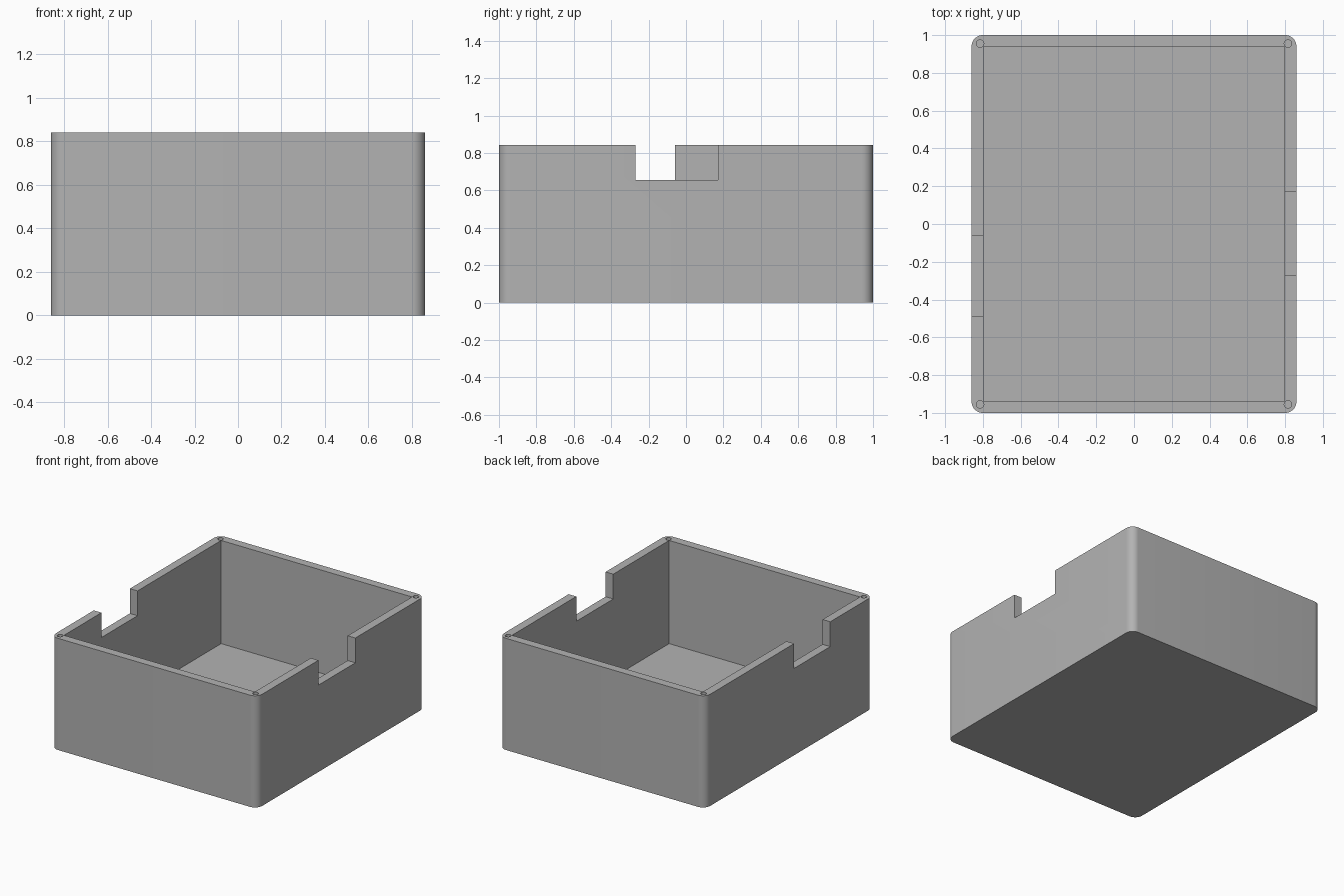
import bpy
import bmesh
from mathutils import Matrix, Vector

cube = bpy.data.objects.get("Cube")
if cube:
    bpy.data.objects.remove(cube, do_unlink=True)

HALF_X, HALF_Y, HEIGHT = 0.86, 1.0, 0.842
WALL, CORNER, SILL = 0.064, 0.06, 0.655
HOLE_R, HOLE_DEPTH, HOLE_INSET = 0.02, 0.25, 0.045

grey = bpy.data.materials.new("plain grey")
grey.use_nodes = True
colour = (0.45, 0.45, 0.45, 1)
grey.diffuse_color = colour
grey.node_tree.nodes["Principled BSDF"].inputs["Base Color"].default_value = colour


def make_object(name, bm):
    mesh = bpy.data.meshes.new(name)
    bm.to_mesh(mesh)
    bm.free()
    mesh.materials.append(grey)
    obj = bpy.data.objects.new(name, mesh)
    bpy.context.collection.objects.link(obj)
    return obj


def block(name, low, high, radius=0):
    """Box between two corners, with optionally rounded upright edges."""
    low, high = Vector(low), Vector(high)
    bm = bmesh.new()
    bmesh.ops.create_cube(bm, size=1, matrix=Matrix.LocRotScale(
        (low + high) / 2, None, high - low))
    if radius:
        upright = [e for e in bm.edges
                   if abs(e.verts[0].co.z - e.verts[1].co.z) > 0.1]
        bmesh.ops.bevel(bm, geom=upright, offset=radius, segments=10,
                        profile=0.5, affect='EDGES')
    return make_object(name, bm)


def screw_hole(x, y):
    bm = bmesh.new()
    bmesh.ops.create_cone(bm, cap_ends=True, segments=24, radius1=HOLE_R,
                          radius2=HOLE_R, depth=HOLE_DEPTH * 2,
                          matrix=Matrix.Translation((x, y, HEIGHT)))
    return make_object("screw_hole_cutter", bm)


# Rounded outer body
box = block("open_box", (-HALF_X, -HALF_Y, 0), (HALF_X, HALF_Y, HEIGHT), CORNER)

# Square-cornered cavity, one notch in each side wall, four screw holes
inner_x, inner_y = HALF_X - WALL, HALF_Y - WALL
top = HEIGHT + 0.2
cutters = [
    block("cavity_cutter", (-inner_x, -inner_y, WALL), (inner_x, inner_y, top)),
    block("left_notch_cutter", (0.5, -0.27, SILL), (1, 0.17, top)),
    block("right_notch_cutter", (-1, -0.49, SILL), (-0.5, -0.06, top)),
]
for sx in (-1, 1):
    for sy in (-1, 1):
        cutters.append(screw_hole(sx * (HALF_X - HOLE_INSET),
                                  sy * (HALF_Y - HOLE_INSET)))

bpy.context.view_layer.objects.active = box
for cutter in cutters:
    cutter.hide_render = True
    cut = box.modifiers.new(cutter.name, 'BOOLEAN')
    cut.operation = 'DIFFERENCE'
    cut.solver = 'EXACT'
    cut.object = cutter
    bpy.ops.object.modifier_apply(modifier=cut.name)
    bpy.data.objects.remove(cutter, do_unlink=True)

# Smooth corners and holes, crisp edges elsewhere
bpy.ops.object.select_all(action='DESELECT')
box.select_set(True)
bpy.ops.object.shade_smooth_by_angle(angle=0.52)
